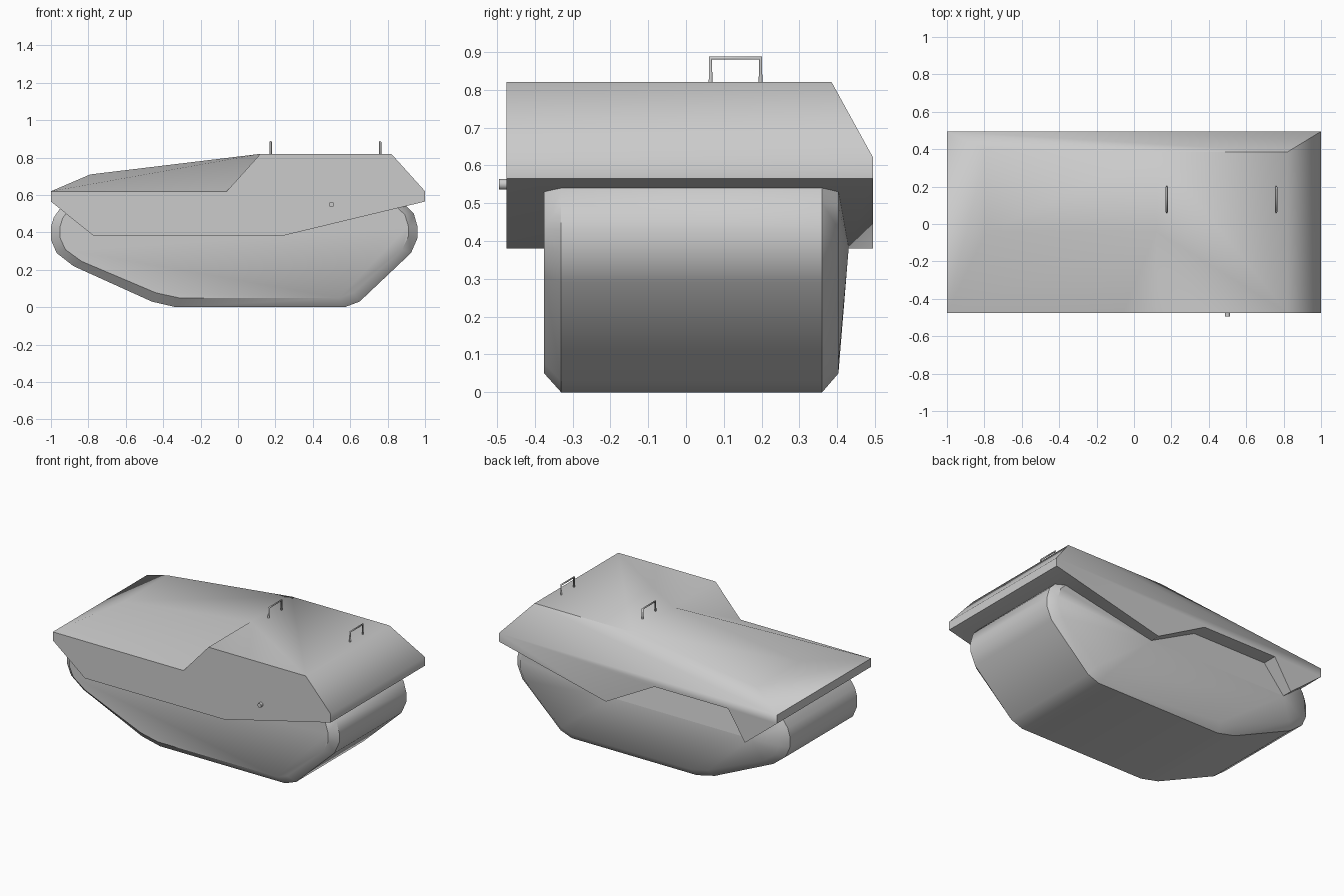
import bpy, bmesh, math

if "Cube" in bpy.data.objects:
    bpy.data.objects.remove(bpy.data.objects["Cube"])


def finish(bm, name, angle):
    bmesh.ops.recalc_face_normals(bm, faces=bm.faces)
    me = bpy.data.meshes.new(name)
    bm.to_mesh(me)
    bm.free()
    ob = bpy.data.objects.new(name, me)
    bpy.context.collection.objects.link(ob)
    bpy.ops.object.select_all(action='DESELECT')
    ob.select_set(True)
    bpy.context.view_layer.objects.active = ob
    bpy.ops.object.shade_smooth_by_angle(angle=math.radians(angle))
    return ob


# Lower body: rounded side profile with chamfered rims and a slightly bulged back
profile = [(-.95, .53), (-.985, .48), (-1, .43), (-1, .36), (-.97, .29), (-.88, .22),
           (-.46, .03), (-.33, 0), (.57, 0), (.65, .03), (.925, .29), (.96, .37),
           (.96, .43), (.94, .5), (.9, .54)]
rim = [(-.02 + (x + .02) * .95, .05 + z * .89) for x, z in profile]
bm = bmesh.new()
for loop, y in ((rim, -.375), (profile, -.33), (profile, .36), (rim, .403)):
    for x, z in loop:
        bm.verts.new((x, y, z))
for x in (-.77, .23):
    bm.verts.new((x, .43, .38))
bmesh.ops.convex_hull(bm, input=bm.verts[:])
bmesh.ops.dissolve_limit(bm, angle_limit=math.radians(1), verts=bm.verts[:], edges=bm.edges[:])
finish(bm, "lower_body", 40)

# Upper shell: overhanging cover with sloped roof, cut-down front corner and notched rear skirt
F, B = -.475, .495
pts = {
    'f0': (-1, F, .62), 'f1': (-1, F, .565), 'f2': (-.77, F, .38), 'f3': (.23, F, .38),
    'f4': (1, F, .565), 'f5': (1, F, .62), 'f6': (.82, F, .82), 'f7': (.12, F, .82),
    'f8': (-.06, F, .62),
    'r1': (.12, -.04, .82), 'r2': (-.79, -.04, .71), 'r3': (-.79, .40, .71),
    'r4': (.12, .385, .82), 'r5': (.82, .385, .82),
    'b0': (-1, B, .62), 'b1': (-1, B, .565), 'b2': (-.77, B, .38), 'b3': (-.65, B, .57),
    'b4': (-.12, B, .57), 'b5': (.23, B, .38), 'b6': (1, B, .565), 'b7': (1, B, .62),
    'i2': (-.77, .43, .38), 'i3': (-.65, .40, .57), 'i4': (-.12, .40, .57), 'i5': (.23, .43, .38),
}
faces = ["f0 f1 f2 f3 f4 f5 f6 f7 f8",
         "f0 f8 r1 r2", "f8 f7 r1", "f0 r2 r3 b0",
         "r2 r1 r4 r3", "r1 f7 f6 r5 r4", "f6 f5 b7 r5",
         "b0 r3 r4", "b0 r4 r5 b7",
         "b0 b7 b6 b5 b4 b3 b2 b1",
         "f0 b0 b1 f1", "f5 f4 b6 b7",
         "f1 b1 b2 i2 f2", "f2 i2 i5 f3", "f3 i5 b5 b6 f4",
         "i2 b2 b3 i3", "i3 b3 b4 i4", "i4 b4 b5 i5", "i2 i3 i4 i5"]
bm = bmesh.new()
v = {k: bm.verts.new(p) for k, p in pts.items()}
for f in faces:
    bm.faces.new([v[k] for k in f.split()])
finish(bm, "upper_shell", 50)

# Roof handles: thin U-shaped bars
for n, x in enumerate((.175, .76)):
    cu = bpy.data.curves.new(f"handle_{n}", 'CURVE')
    cu.dimensions = '3D'
    cu.bevel_depth = .006
    cu.bevel_resolution = 1
    cu.use_fill_caps = True
    sp = cu.splines.new('POLY')
    path = [(.065, .81), (.065, .884), (.197, .884), (.197, .81)]
    sp.points.add(len(path) - 1)
    for p, (y, z) in zip(sp.points, path):
        p.co = (x, y, z, 1)
    bpy.context.collection.objects.link(bpy.data.objects.new(f"roof_handle_{n}", cu))

# Front knob
bpy.ops.mesh.primitive_cylinder_add(vertices=16, radius=.014, depth=.03,
                                    location=(.5, -.48, .55), rotation=(math.pi / 2, 0, 0))
bpy.context.object.name = "front_knob"
bpy.ops.object.shade_smooth_by_angle(angle=math.radians(40))
